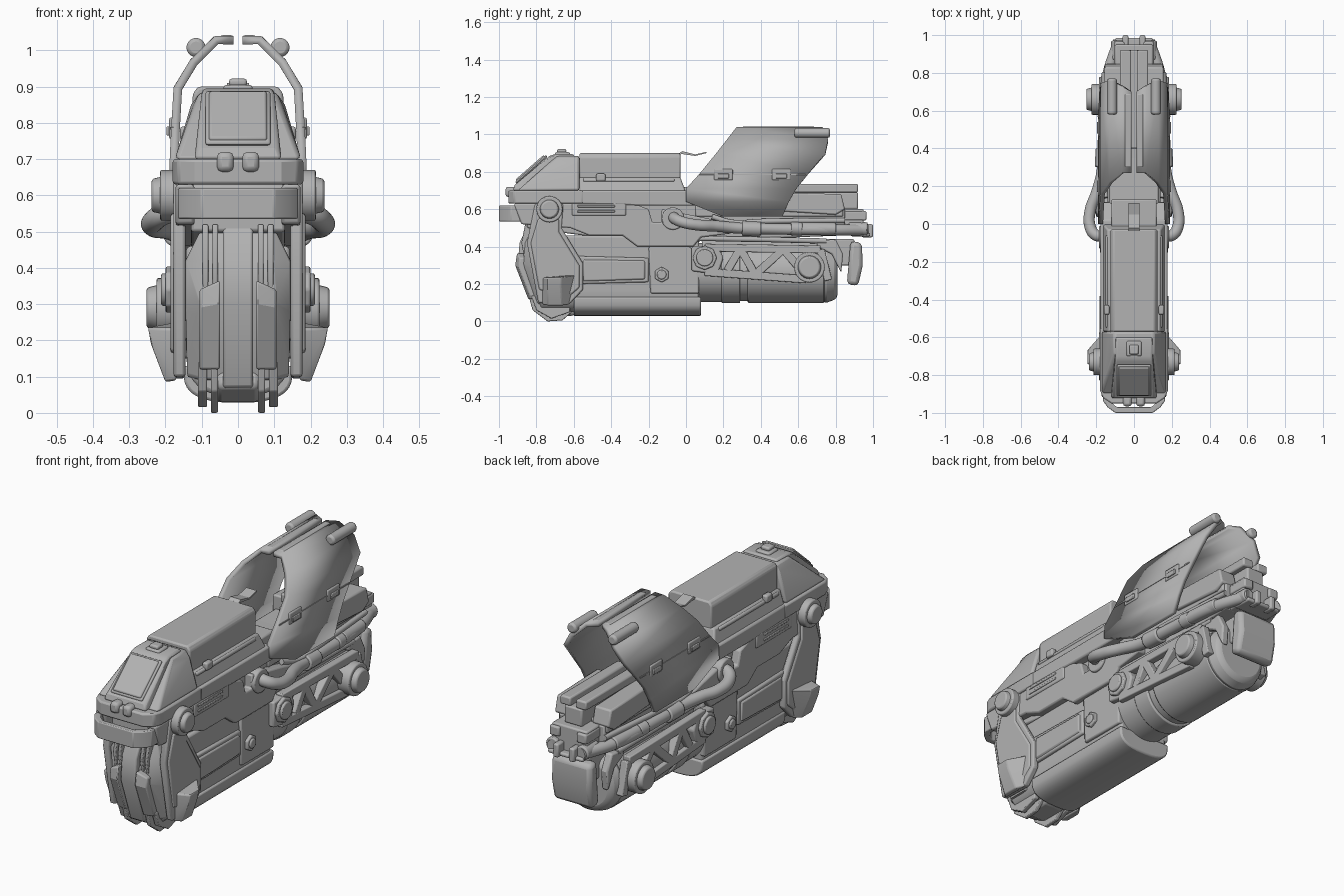
import bpy, bmesh, math
from mathutils import Vector, Matrix

if "Cube" in bpy.data.objects:
    bpy.data.objects.remove(bpy.data.objects["Cube"])

grey = bpy.data.materials.new("plain_grey")
grey.use_nodes = True
tone = (0.45, 0.45, 0.45, 1)
grey.diffuse_color = tone
grey.node_tree.nodes["Principled BSDF"].inputs["Base Color"].default_value = tone
made = []


def finish(name, bm, mirror=False, bevel=0.008):
    bmesh.ops.recalc_face_normals(bm, faces=bm.faces)
    me = bpy.data.meshes.new(name)
    bm.to_mesh(me)
    bm.free()
    me.materials.append(grey)
    ob = bpy.data.objects.new(name, me)
    bpy.context.collection.objects.link(ob)
    if mirror:
        ob.modifiers.new("mirror", "MIRROR").use_mirror_merge = False
    if bevel:
        b = ob.modifiers.new("bevel", "BEVEL")
        b.width, b.segments, b.limit_method = bevel, 2, "ANGLE"
        b.angle_limit = math.radians(35)
    made.append(ob)
    return ob


def prism(name, pts, a, b, axis="x", mirror=False, bevel=0.008):
    """Extrude a (y, z), (x, z) or (x, y) profile along x, y or z."""
    bm = bmesh.new()
    i = "xyz".index(axis)
    face = bm.faces.new([bm.verts.new((*p[:i], a, *p[i:])) for p in map(tuple, pts)])
    ext = bmesh.ops.extrude_face_region(bm, geom=[face])
    move = Vector((0, 0, 0))
    move[i] = b - a
    bmesh.ops.translate(bm, vec=move, verts=[v for v in ext["geom"] if isinstance(v, bmesh.types.BMVert)])
    return finish(name, bm, mirror, bevel)


def box(name, x, y, z, mirror=False, bevel=0.008):
    return prism(name, [(y[0], z[0]), (y[1], z[0]), (y[1], z[1]), (y[0], z[1])], x[0], x[1], "x", mirror, bevel)


def hull(name, pts, bevel=0.008, pair=False):
    """Convex solid: one symmetric body from half its corners, or a mirrored pair."""
    bm = bmesh.new()
    for x, y, z in pts:
        bm.verts.new((x, y, z))
        if not pair:
            bm.verts.new((-x, y, z))
    bmesh.ops.convex_hull(bm, input=bm.verts)
    bmesh.ops.dissolve_limit(bm, angle_limit=0.02, verts=bm.verts, edges=bm.edges)
    return finish(name, bm, pair, bevel)


def rod(name, p, q, r, r2=None, mirror=True, bevel=0.006, sides=32):
    p, q = Vector(p), Vector(q)
    turn = (q - p).to_track_quat("Z", "Y").to_matrix().to_4x4()
    bm = bmesh.new()
    bmesh.ops.create_cone(bm, cap_ends=True, segments=sides, radius1=r, radius2=r if r2 is None else r2,
                          depth=(q - p).length, matrix=Matrix.Translation((p + q) / 2) @ turn)
    return finish(name, bm, mirror, bevel)


def bar(name, p, q, w, a, b):
    """Flat strut between two (y, z) points."""
    p, q = Vector(p), Vector(q)
    d = (q - p).normalized() * w / 2
    n = Vector((-d.y, d.x))
    prism(name, [p + n, q + n, q - n, p - n], a, b, "x", True, 0.005)


def tube(name, pts, r):
    cu = bpy.data.curves.new(name, "CURVE")
    cu.dimensions, cu.bevel_depth, cu.bevel_resolution, cu.use_fill_caps = "3D", r, 8, True
    sp = cu.splines.new("BEZIER")
    sp.bezier_points.add(len(pts) - 1)
    for bp, co in zip(sp.bezier_points, pts):
        bp.co = co
        bp.handle_left_type = bp.handle_right_type = "AUTO"
    tmp = bpy.data.objects.new(name + "_path", cu)
    bpy.context.collection.objects.link(tmp)
    me = bpy.data.meshes.new_from_object(tmp.evaluated_get(bpy.context.evaluated_depsgraph_get()))
    bpy.data.objects.remove(tmp)
    bm = bmesh.new()
    bm.from_mesh(me)
    bpy.data.meshes.remove(me)
    finish(name, bm, True, 0)


def belly(w, top, mid, low):
    """(x, z) section with straight sides and a rounded underside."""
    arc = [math.pi * i / 16 for i in range(17)]
    curve = [(math.copysign(abs(math.cos(t)) ** .75, math.cos(t)) * w, mid - (mid - low) * math.sin(t) ** .75) for t in arc]
    return [(w, top)] + curve + [(-w, top)]


# Upper housing: collar, sloped head, screen and top cover
hull("collar_front", [(x, y, z) for z in (.63, .7) for x, y in ((.12, -.95), (.165, -.92), (.18, -.88), (.18, -.55))])
prism("collar", [(-.6, .63), (-.6, .7), (.02, .7), (.12, .62), (-.25, .62)], -.178, .178)
hull("head", [(.174, -.9, .7), (.125, -.71, .845), (.105, -.69, .885), (.105, -.57, .885),
              (.13, -.57, .85), (.174, -.57, .7)], .012)
hull("head_front", [(.12, -.925, .7), (.11, -.915, .73), (.1, -.73, .885), (.095, -.7, .895), (.095, -.6, .895),
                    (.12, -.6, .7)], .012)
hull("lower_cover", [(.165, -.57, .69), (.165, 0, .69), (.14, -.03, .77), (.14, -.57, .77)])
prism("top_cover", [(-.125, .75), (-.125, .88), (-.11, .9), (.11, .9), (.125, .88), (.125, .75)], -.57, -.03, "y")
box("cover_ledge", (.1, .15), (-.55, -.06), (.745, .765), True)
box("side_latch", (.13, .16), (-.48, -.43), (.75, .79), True)
box("top_button", (-.04, .04), (-.7, -.62), (.88, .905))
box("top_knob", (-.025, .025), (-.69, -.64), (.9, .922))
box("cover_tail", (-.12, .12), (-.05, .13), (.66, .72))
prism("sight_spring", [(-.05, .89), (-.02, .895), (.05, .885), (.11, .9), (.11, .907), (.05, .893), (-.02, .91)],
      -.03, .03, bevel=0)
for label, w, t in (("screen_frame", .09, .014), ("screen", .08, .022)):
    lo, hi = Vector((-.905, .735)), Vector((-.74, .88))
    inset = (hi - lo).normalized() * (.09 - w)
    n = Vector((-.65, .76)) * t
    lo, hi = lo + inset, hi - inset
    prism(label, [lo, lo + n, hi + n, hi], -w, w, bevel=.007)
box("front_lug", (.012, .058), (-.965, -.9), (.665, .72), True, .014)

# Front bumper loop, open behind its front bar
outer = [(.165, -.78), (.165, -.935), (.14, -.97), (.1, -1)]
inner = [(.135, -.78), (.135, -.925), (.12, -.945), (.09, -.97)]
flip = lambda pts: [(-x, y) for x, y in pts]
prism("front_bumper", outer + flip(outer)[::-1] + flip(inner) + inner[::-1], .535, .62, "z", bevel=.005)

# Middle frame and side plates
prism("middle_frame", [(-.85, .63), (-.85, .5), (-.55, .46), (-.2, .42), (.85, .46), (.85, .6), (.1, .63)], -.13, .13)
prism("side_plate", [(-.92, .63), (-.88, .52), (-.62, .5), (-.52, .46), (-.34, .46), (-.26, .4), (.04, .4), (.08, .45),
                     (.24, .47), (.24, .52), (.12, .55), (-.13, .6), (-.13, .53), (-.18, .53), (-.2, .6), (-.28, .63)],
      .12, .172, mirror=True)
box("vent_frame", (.16, .178), (-.61, -.32), (.565, .635), True)
for z in (.583, .61):
    box("vent_slat", (.172, .182), (-.58, -.38), (z, z + .012), True, .003)
rod("hose_socket", (.1, -.07, .55), (.185, -.07, .55), .06)

# Lower body with round belly
prism("lower_body", belly(.143, .46, .17, .045), -.78, .07, "y", bevel=.012)
prism("belly_shell", belly(.15, .13, .11, .028), -.6, .08, "y", bevel=.008)
prism("body_panel", [(-.6, .2), (-.6, .35), (-.2, .34), (-.2, .21)], .13, .158, mirror=True)
prism("panel_inlay", [(-.55, .215), (-.55, .33), (-.22, .325), (-.22, .225)], .15, .166, mirror=True)
prism("rear_cheek", [(-.19, .15), (-.2, .4), (.02, .4), (.07, .34), (.07, .15)], .12, .157, mirror=True)
rod("body_bolt", (.14, -.13, .25), (.172, -.13, .25), .042, sides=6)
rod("body_bolt_cap", (.16, -.13, .25), (.18, -.13, .25), .025)
prism("belly_skid", [(-.82, .07), (-.74, .03), (-.6, .03), (-.55, .08), (-.8, .13)], -.06, .06, bevel=.015)
prism("toe_fin", [(-.84, .13), (-.82, .06), (-.74, .0), (-.66, .006), (-.6, .06), (-.62, .12)], .055, .075, mirror=True, bevel=.004)
prism("outer_toe_fin", [(-.83, .14), (-.8, .06), (-.72, .015), (-.62, .05), (-.62, .12)], .085, .11, mirror=True, bevel=.004)

# Nose wedge, slanted cheeks and blades
prism("nose_wedge", [(-.84, .53), (-.89, .42), (-.9, .3), (-.82, .07), (-.7, .05), (-.7, .53)], -.042, .042)
hull("nose_cheeks", [(.09, -.81, .53), (.145, -.83, .42), (.1, -.86, .42), (.145, -.81, .28), (.105, -.87, .3), (.14, -.77, .1),
                     (.1, -.8, .09), (.145, -.65, .42), (.14, -.65, .1), (.09, -.65, .53)])
hull("nose_blade", [(.05, -.905, .365), (.05, -.915, .3), (.05, -.845, .12), (.106, -.89, .34), (.106, -.895, .29),
                    (.106, -.83, .12), (.05, -.78, .365), (.106, -.78, .34), (.05, -.78, .12), (.106, -.78, .12)], .006, True)
for x in (.055, .082):
    prism("nose_brace", [(-.86, .52), (-.88, .42), (-.865, .34), (-.7, .34), (-.7, .52)], x, x + .016, mirror=True, bevel=.004)

# Side legs with pivots and flared feet
prism("side_leg", [(-.81, .62), (-.85, .42), (-.79, .1), (-.62, .095), (-.55, .17), (-.55, .31), (-.665, .5),
                   (-.655, .62), (-.69, .67), (-.77, .67)], .145, .178, mirror=True)
prism("leg_cover", [(-.79, .55), (-.83, .42), (-.785, .17), (-.63, .13), (-.57, .18), (-.57, .3), (-.68, .48),
                    (-.68, .55)], .17, .186, mirror=True)
hull("leg_foot", [(.17, -.77, .235), (.17, -.58, .25), (.248, -.74, .235), (.248, -.67, .235), (.24, -.74, .19),
                  (.24, -.67, .19), (.2, -.74, .085), (.2, -.66, .085), (.17, -.77, .09), (.17, -.62, .09)], .006, True)
rod("pivot_base", (.15, -.73, .6), (.215, -.73, .6), .07)
rod("pivot_cap", (.2, -.73, .6), (.238, -.73, .6), .054, .045)

# Rear canister
parts = [("neck", .05, .2, .158), ("neck_ring", .19, .29, .164), ("waist", .28, .34, .152), ("canister", .33, .74, .163)]
for name, y0, y1, r in parts:
    rod(name, (0, y0, .262), (0, y1, .262), r, mirror=False, sides=48)
rod("canister_end", (0, .735, .262), (0, .81, .262), .168, .14, False, .02, 48)
hull("canister_saddle", [(.1, .08, .46), (.12, .1, .3), (.12, .7, .3), (.1, .78, .44)])

# Truss arms and wheels
truss = [((.1, .395), (.72, .385)), ((.1, .265), (.64, .225)), ((.22, .27), (.29, .39)), ((.29, .39), (.37, .25)),
         ((.37, .25), (.52, .385)), ((.52, .385), (.62, .27)), ((.72, .385), (.76, .22))]
for p, q in truss:
    bar("truss_strut", p, q, .042, .145, .185)
prism("truss_head", [(.03, .27), (.03, .4), (.17, .41), (.2, .34), (.17, .25)], .13, .185, mirror=True)
rod("front_wheel", (.14, .1, .34), (.2, .1, .34), .065, sides=8)
rod("front_wheel_cap", (.18, .1, .34), (.212, .1, .34), .045)
rod("rear_wheel", (.13, .66, .29), (.225, .66, .29), .082)
rod("rear_wheel_cap", (.21, .66, .29), (.252, .66, .29), .066, .055)

# Hoses and sleeves, drawing inward at the tail
tube("side_hose", [(.15, -.06, .56), (.2, -.06, .55), (.232, -.015, .53), (.232, .07, .515), (.2, .16, .51),
                   (.17, .27, .5), (.162, .45, .495), (.14, .78, .49), (.08, .97, .49)], .03)
for p, q, r in (((.168, .3), (.163, .4), .04), ((.157, .56), (.152, .62), .036), ((.152, .62), (.138, .8), .034),
                ((.085, .87), (.085, .97), .036)):
    rod("hose_sleeve", (*p, .497), (*q, .494), r)
tube("upper_pipe", [(.15, .14, .56), (.16, .25, .53), (.16, .4, .535), (.13, .85, .54)], .014)
tube("lower_pipe", [(.13, -.18, .42), (.14, 0, .44), (.14, .3, .44), (.13, .75, .43)], .014)

# Raised shields: flat bent section with slanted ends
rows = [(.012, 1.028, .27, .7), (.06, 1.028, .27, .73), (.122, .967, .22, .76), (.166, .895, .16, .745),
        (.172, .79, .073, .655), (.176, .71, .0, .59), (.178, .64, .0, .55), (.178, .56, .2, .515)]
bm = bmesh.new()
ends = [(bm.verts.new((x, a, z)), bm.verts.new((x, b, z))) for x, z, a, b in rows]
for (a, b), (c, d) in zip(ends, ends[1:]):
    bm.faces.new((a, b, d, c))
shield = finish("shield", bm, True, 0)
solid = shield.modifiers.new("thickness", "SOLIDIFY")
solid.thickness, solid.offset = .024, 0
rod("shield_rod", (.116, .58, 1.008), (.116, .77, 1.008), .026, bevel=.01)
box("shield_lip", (.012, .05), (.3, .69), (1.02, 1.042), True)
for y in (.2, .51):
    box("shield_hinge", (.165, .19), (y - .05, y + .05), (.755, .815), True, .006)
    box("hinge_pin", (.185, .197), (y - .03, y + .03), (.765, .79), True, .003)
box("shield_seam", (.178, .187), (.07, .64), (.782, .788), True, 0)

# Rear rails, block and end fittings
box("rear_deck", (-.14, .14), (.05, .84), (.56, .62))
box("centre_rail", (-.05, .05), (.4, .92), (.6, .69))
box("rail_strip", (.015, .075), (.45, .92), (.69, .735), True)
prism("rear_block", [(.5, .59), (.5, .69), (.83, .68), (.85, .6), (.8, .57)], .06, .155, mirror=True)
box("end_bracket", (-.1, .1), (.8, .95), (.46, .6))
box("end_clamp", (.05, .105), (.84, .965), (.54, .59), True)
box("end_plate", (-.1, .1), (.88, .985), (.455, .475))
box("end_bolt", (.03, .06), (.94, 1.0), (.45, .52), True)
prism("tail_plate", [(.86, .2), (.92, .19), (.945, .3), (.94, .42), (.88, .43)], -.112, .112, bevel=.02)
box("tail_link", (-.07, .07), (.74, .9), (.3, .44))
prism("tail_hook", [(.7, .43), (.7, .4), (.78, .36), (.83, .26), (.84, .36), (.8, .44)], .1, .14, mirror=True)

# Smooth shading with sharp edges
bpy.ops.object.select_all(action="DESELECT")
for ob in made:
    ob.select_set(True)
bpy.context.view_layer.objects.active = made[0]
bpy.ops.object.shade_smooth_by_angle(angle=math.radians(24))
